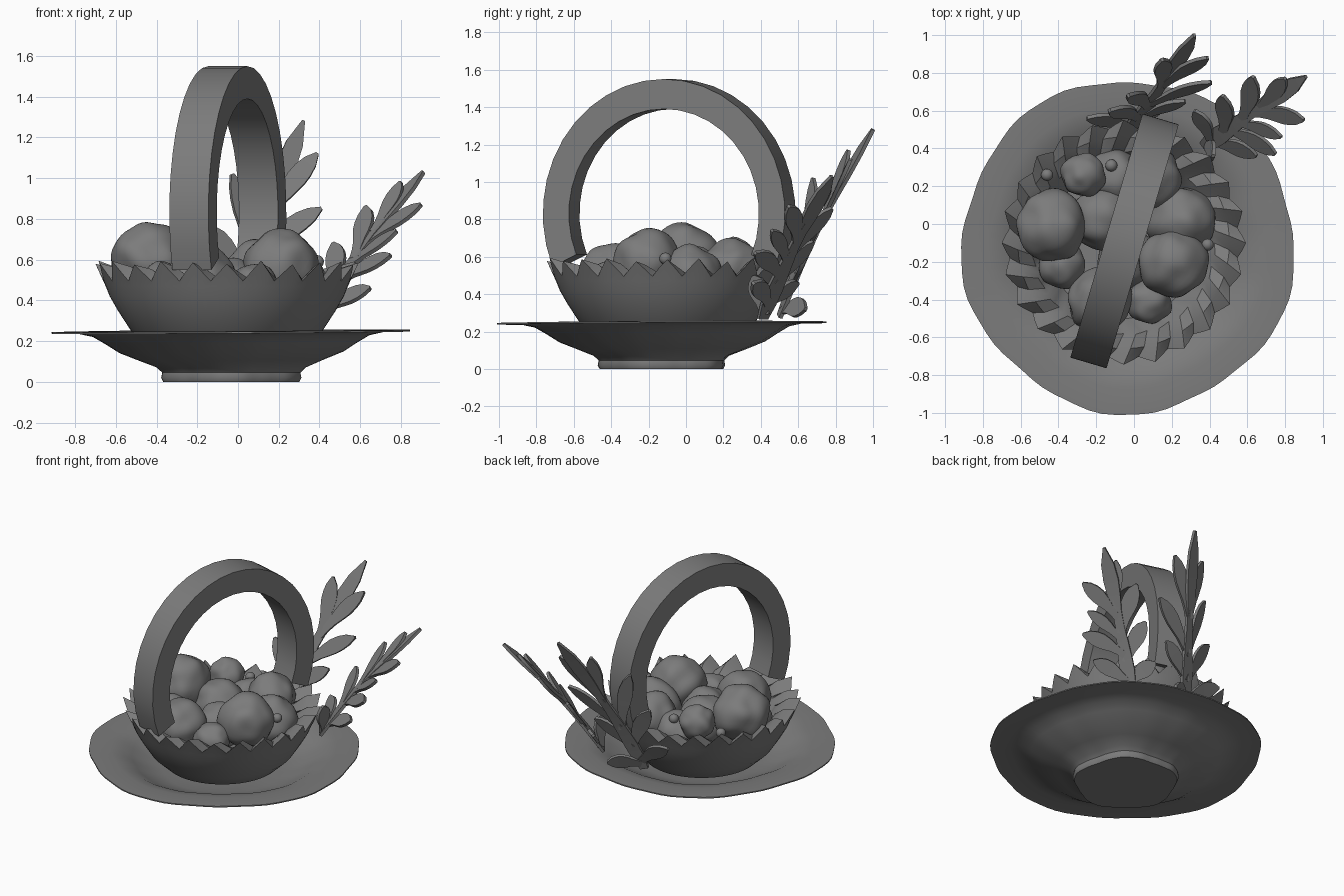
import bpy, bmesh, math
from mathutils import Vector, Matrix, noise

if "Cube" in bpy.data.objects:
    bpy.data.objects.remove(bpy.data.objects["Cube"])

grey = bpy.data.materials.new("stone_grey")
grey.use_nodes = True
grey.diffuse_color = (0.2, 0.2, 0.2, 1)
grey.node_tree.nodes["Principled BSDF"].inputs["Base Color"].default_value = (0.2, 0.2, 0.2, 1)


def finish(bm, name, smooth_angle):
    """Turn a bmesh into a named, coloured object."""
    bmesh.ops.recalc_face_normals(bm, faces=bm.faces)
    mesh = bpy.data.meshes.new(name)
    bm.to_mesh(mesh)
    bm.free()
    mesh.materials.append(grey)
    obj = bpy.data.objects.new(name, mesh)
    bpy.context.collection.objects.link(obj)
    bpy.ops.object.select_all(action='DESELECT')
    obj.select_set(True)
    bpy.context.view_layer.objects.active = obj
    bpy.ops.object.shade_smooth_by_angle(angle=math.radians(smooth_angle))


def loft(bm, rings):
    """Bridge equal-sized closed rings and cap both ends."""
    rows = [[bm.verts.new(p) for p in ring] for ring in rings]
    for a, b in zip(rows, rows[1:]):
        n = len(a)
        for i in range(n):
            j = (i + 1) % n
            bm.faces.new((a[i], a[j], b[j], b[i]))
    bm.faces.new(rows[0])
    bm.faces.new(rows[-1])


def polar(center, r, a, z):
    return Vector((center[0] + r * math.cos(a), center[1] + r * math.sin(a), z))


# Plate with a five-lobed, slightly uneven rim and foot
def plate_point(r, z, a):
    lobes = (0.04 if r < 0.4 else 0.016) * -math.cos(5 * a - 1.22)
    ripple = 0.004 * math.sin(17 * a)
    return polar((-0.03, -0.12), r * (1 + lobes + ripple), a, z + 0.008 * r * math.sin(2.2 - a) * (z > 0.1))


plate_profile = [(0.33, 0.0), (0.34, 0.02), (0.335, 0.045), (0.36, 0.07), (0.45, 0.105),
                 (0.55, 0.145), (0.62, 0.19), (0.68, 0.225), (0.75, 0.24), (0.88, 0.242),
                 (0.88, 0.25), (0.74, 0.252), (0.66, 0.237), (0.6, 0.205), (0.52, 0.165),
                 (0.41, 0.135), (0.2, 0.13)]
SEG = 80
bm = bmesh.new()
loft(bm, [[plate_point(r, z, math.tau * i / SEG) for i in range(SEG)] for r, z in plate_profile])
finish(bm, "plate", 50)

# Basket bowl: smooth body topped with a scalloped lip folded inward
BOWL = (-0.055, -0.1)
TEETH = 24
STEPS = TEETH * 4
bowl_profile = [(0.3, 0.13), (0.38, 0.165), (0.47, 0.25), (0.535, 0.35), (0.575, 0.42), (0.595, 0.47)]


def lip(tip, valley, shift=0.0):
    """A ring that swings between a tip and a valley for every tooth."""
    ring = []
    for i in range(STEPS):
        tooth = i / 4
        w = (0.5 + 0.5 * math.cos(math.tau * tooth)) * (0.9 + 0.1 * math.sin(2.4 * math.floor(tooth + 0.5)))
        r, z = (v + (t - v) * w for t, v in zip(tip, valley))
        ring.append(polar(BOWL, r, math.tau * (i + shift) / STEPS, z))
    return ring


bm = bmesh.new()
rings = [[polar(BOWL, r, math.tau * i / STEPS, z) for i in range(STEPS)] for r, z in bowl_profile]
rings += [lip((0.652, 0.595), (0.608, 0.495)), lip((0.56, 0.565), (0.56, 0.505), 1),
          lip((0.49, 0.5), (0.48, 0.47), 2)]
rings.append([polar(BOWL, 0.4, math.tau * i / STEPS, 0.36) for i in range(STEPS)])
loft(bm, rings)
finish(bm, "basket_bowl", 25)

# Arched handle, a flat band turned a little from the y axis
turn = Matrix.Translation((-0.05, -0.09, 0.83)) @ Matrix.Rotation(math.radians(-16.5), 4, 'Z')
bm = bmesh.new()
rings = []
for i in range(25):
    a = math.radians(-23 + 226 * i / 24)
    c, s = math.cos(a), math.sin(a)
    rings.append([turn @ Vector((x, ry * c, rz * s)) for x, ry, rz in
                  ((-0.1, 0.675, 0.72), (0.1, 0.675, 0.72), (0.1, 0.53, 0.56), (-0.1, 0.53, 0.56))])
loft(bm, rings)
finish(bm, "handle", 30)

# Lumpy fruit pile: x, y, z, radius
fruits = [(-0.43, -0.01, 0.595, 0.185), (0.21, -0.21, 0.565, 0.18), (-0.27, 0.26, 0.585, 0.115),
          (0.25, 0.02, 0.48, 0.18), (-0.17, 0.03, 0.49, 0.165), (-0.18, -0.4, 0.5, 0.17),
          (-0.38, -0.22, 0.46, 0.125), (0.08, -0.41, 0.46, 0.12), (0.09, 0.25, 0.53, 0.16),
          (-0.1, 0.25, 0.45, 0.15), (-0.03, -0.18, 0.44, 0.16)]
for k, (x, y, z, r) in enumerate(fruits):
    bm = bmesh.new()
    bmesh.ops.create_icosphere(bm, subdivisions=4, radius=1)
    for v in bm.verts:
        bump = 1 + 0.13 * noise.noise(v.co * 1.5 + Vector((k * 3.7, 0, 0)))
        v.co = Vector((x, y, z)) + v.co * r * bump
    finish(bm, f"fruit_{k + 1}", 60)

# Small berries
for k, pos in enumerate([(-0.12, 0.31, 0.59), (-0.46, 0.26, 0.56), (0.39, -0.11, 0.59)]):
    bm = bmesh.new()
    bmesh.ops.create_icosphere(bm, subdivisions=3, radius=0.032, matrix=Matrix.Translation(pos))
    finish(bm, f"berry_{k + 1}", 60)


# Leafy fronds: a broad stem with flat, curved leaflets along one tilted surface
def bezier(a, b, c, t):
    return a * (1 - t) ** 2 + b * 2 * t * (1 - t) + c * t * t


def blade(bm, start, mid, tip, normal, widths, thick=0.02):
    rings = []
    for i, w in enumerate(widths):
        t = i / (len(widths) - 1)
        p = bezier(start, mid, tip, t)
        d = ((mid - start) * (1 - t) + (tip - mid) * t).normalized()
        side = normal.cross(d).normalized() * w / 2
        up = d.cross(side).normalized() * thick / 2
        rings.append([p - side - up, p + side - up, p + side + up, p - side + up])
    loft(bm, rings)


def frond(name, base, top, bend, normal, leaflets):
    base, top, bend, normal = map(Vector, (base, top, bend, normal))
    bm = bmesh.new()
    stem_widths = (0.06, 0.09, 0.1, 0.09, 0.075, 0.06, 0.06, 0.085, 0.1, 0.085, 0.015)
    blade(bm, base, bend, top, normal, stem_widths)
    for t, tip, size in leaflets:
        tip = Vector(tip)
        start = bezier(base, bend, top, t)
        along = ((bend - base) * (1 - t) + (top - bend) * t).normalized()
        mid = start.lerp(tip, 0.45) + along * (tip - start).length * 0.12
        # blend the leaflet's own plane with the frond's so it lies flat against it
        local = along.cross(tip - start).normalized()
        if local.dot(normal) < 0:
            local.negate()
        widths = [size * w for w in (0.5, 0.5, 0.62, 0.85, 1, 0.95, 0.7, 0.15)]
        blade(bm, start, mid, tip, local + normal.normalized(), widths)
    finish(bm, name, 35)


frond("side_frond", (0.37, 0.41, 0.27), (0.91, 0.78, 1.03), (0.56, 0.55, 0.64), (0.61, 0.43, -0.67),
      [(0.55, (0.9, 0.55, 0.87), 0.1), (0.3, (0.75, 0.37, 0.62), 0.1),
       (0.45, (0.63, 0.78, 0.86), 0.11), (0.25, (0.47, 0.68, 0.68), 0.11),
       (0.62, (0.8, 0.77, 0.98), 0.09), (0.1, (0.32, 0.6, 0.46), 0.11),
       (0.4, (0.78, 0.46, 0.74), 0.08), (0.1, (0.65, 0.36, 0.46), 0.1),
       (0.03, (0.42, 0.36, 0.5), 0.11)])
frond("back_frond", (-0.02, 0.5, 0.28), (0.32, 1.0, 1.28), (0.1, 0.66, 0.72), (-0.33, 0.79, -0.53),
      [(0.55, (0.39, 0.88, 1.12), 0.1), (0.35, (0.41, 0.75, 0.85), 0.1),
       (0.55, (0.15, 0.87, 1.17), 0.1), (0.33, (-0.03, 0.68, 1.02), 0.1),
       (0.18, (-0.13, 0.6, 0.76), 0.11), (0.06, (-0.25, 0.56, 0.5), 0.11),
       (0.18, (0.27, 0.65, 0.62), 0.1), (0.04, (0.18, 0.64, 0.32), 0.11)])
